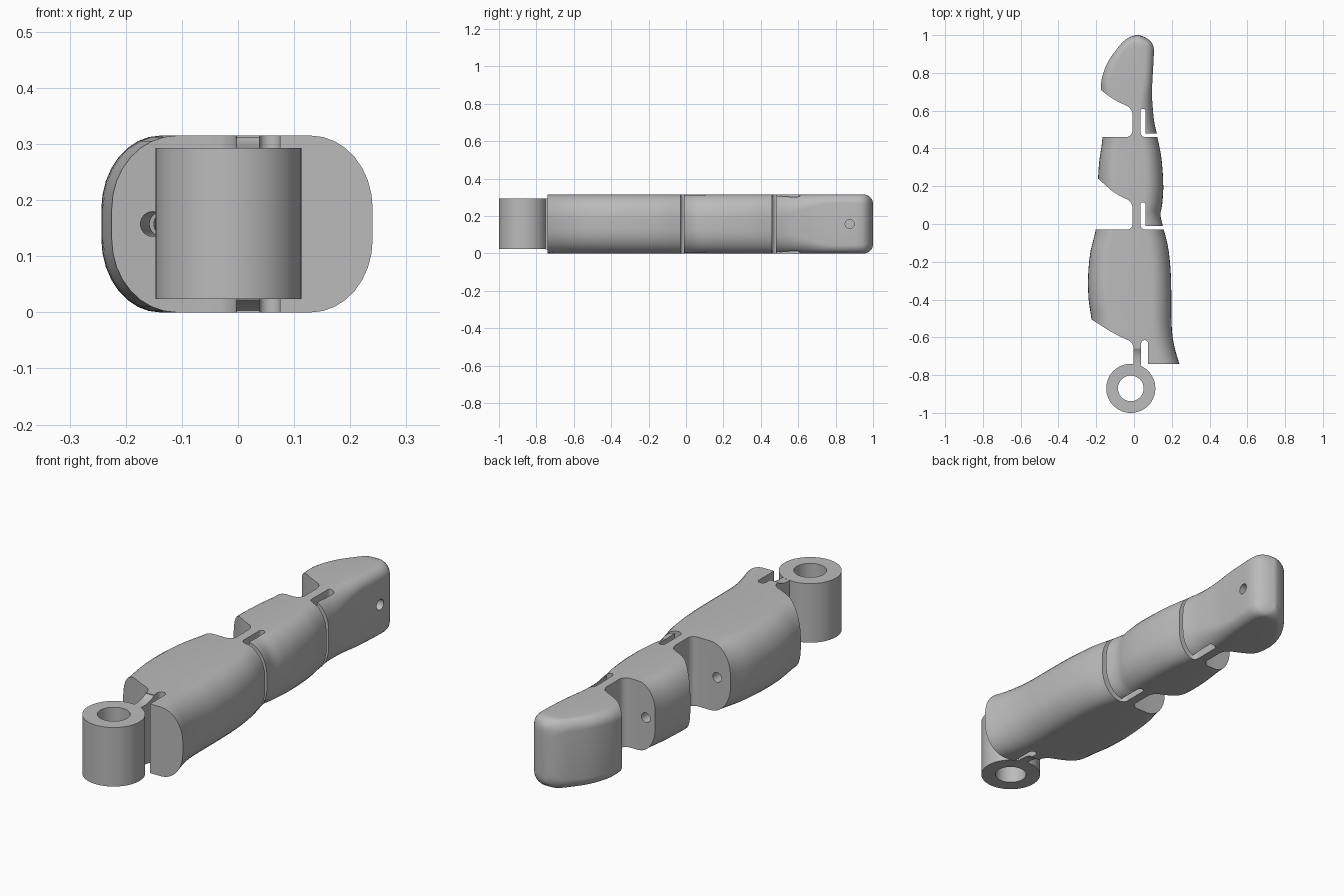
import bpy, bmesh, math
from mathutils import Vector, Matrix

cube = bpy.data.objects.get("Cube")
if cube:
    bpy.data.objects.remove(cube, do_unlink=True)

GREY = (0.5, 0.5, 0.5, 1)
mat = bpy.data.materials.new("plain grey")
mat.use_nodes = True
mat.diffuse_color = GREY
mat.node_tree.nodes["Principled BSDF"].inputs["Base Color"].default_value = GREY

MID = 0.1575          # mid height, also half thickness
HINGE = (-0.008, 0.034)


def make(name, bm):
    bmesh.ops.recalc_face_normals(bm, faces=bm.faces)
    me = bpy.data.meshes.new(name)
    bm.to_mesh(me)
    bm.free()
    me.materials.append(mat)
    ob = bpy.data.objects.new(name, me)
    bpy.context.collection.objects.link(ob)
    return ob


def activate(ob):
    bpy.ops.object.select_all(action='DESELECT')
    ob.select_set(True)
    bpy.context.view_layer.objects.active = ob


def boolean(ob, tool, op):
    mod = ob.modifiers.new("cut", 'BOOLEAN')
    mod.operation, mod.solver, mod.object = op, 'EXACT', tool
    activate(ob)
    bpy.ops.object.modifier_apply(modifier=mod.name)
    bpy.data.objects.remove(tool, do_unlink=True)


def smooth(ob):
    activate(ob)
    bpy.ops.object.shade_smooth_by_angle(angle=math.radians(32))


def curve(keys, y):
    """Smooth value at y through (y, value) keys."""
    if y <= keys[0][0]:
        return keys[0][1]
    if y >= keys[-1][0]:
        return keys[-1][1]
    i = max(k for k in range(len(keys) - 1) if keys[k][0] <= y)

    def slope(k):
        a, b = keys[max(k - 1, 0)], keys[min(k + 1, len(keys) - 1)]
        return (b[1] - a[1]) / (b[0] - a[0])
    (y0, v0), (y1, v1) = keys[i], keys[i + 1]
    h = y1 - y0
    t = (y - y0) / h
    return ((2*t**3 - 3*t**2 + 1) * v0 + (t**3 - 2*t**2 + t) * h * slope(i)
            + (3*t**2 - 2*t**3) * v1 + (t**3 - t**2) * h * slope(i + 1))


def rounded(points, steps=6):
    """Outline whose points with a third value get a fillet of that size."""
    out = []
    for i, p in enumerate(points):
        c = Vector(p[:2])
        if len(p) == 2:
            out.append(c)
            continue
        a = c + (Vector(points[i - 1][:2]) - c).normalized() * p[2]
        b = c + (Vector(points[(i + 1) % len(points)][:2]) - c).normalized() * p[2]
        for k in range(steps + 1):
            t = k / steps
            # weighted quadratic, close to a circular arc
            w = (1 - t)**2, 1.41 * t * (1 - t), t**2
            out.append((a * w[0] + c * w[1] + b * w[2]) / sum(w))
    return out


def prism(name, outline, lo, hi, place):
    bm = bmesh.new()
    face = bm.faces.new([bm.verts.new(place(u, v, lo)) for u, v in outline])
    ext = bmesh.ops.extrude_face_region(bm, geom=[face])
    shift = Vector(place(0, 0, hi)) - Vector(place(0, 0, lo))
    bmesh.ops.translate(bm, vec=shift, verts=[g for g in ext["geom"] if isinstance(g, bmesh.types.BMVert)])
    return make(name, bm)


# Side edges of the finger and its corner rounding along y
LEFT_EDGE = [(-.76, -.2), (-.505, -.225), (-.4, -.24), (-.28, -.243), (-.15, -.231), (-.03, -.203),
             (.12, -.19), (.24, -.19), (.33, -.184), (.46, -.167), (.6, -.172), (.71, -.176),
             (.78, -.168), (.86, -.137), (.93, -.088), (.97, -.052), (.99, -.022), (1, .01)]
RIGHT_EDGE = [(-.76, .246), (-.74, .24), (-.65, .214), (-.55, .2), (-.4, .198), (-.25, .194), (-.12, .18),
              (-.03, .158), (-.01, .153), (.05, .14), (.1, .149), (.2, .155), (.35, .145), (.46, .124),
              (.48, .121), (.54, .107), (.62, .099), (.7, .095), (.9, .105), (.94, .103),
              (.97, .085), (.99, .055), (1, .025)]
ROUND_X = [(-.74, .11), (0, .1), (.46, .085), (.6, .075), (.75, .05), (1, .05)]
ROUND_Z = [(-.74, .13), (0, .13), (.46, .12), (.6, .09), (.75, .05), (1, .05)]


def envelope(name):
    bm = bmesh.new()
    ys = [-.76 + .02 * k for k in range(86)] + [.955, .965, .975, .983, .99, .995, .998, 1]
    rings = []
    for y in ys:
        l, r = curve(LEFT_EDGE, y), curve(RIGHT_EDGE, y)
        over = max(0, y - .95)
        half = MID - .05 + math.sqrt(max(0, .05**2 - over**2))
        rx = min(curve(ROUND_X, y), .45 * (r - l))
        rz = min(curve(ROUND_Z, y), half * .95)
        ring = []
        for cx, sx, sz, start in ((r - rx, 1, 1, 0), (l + rx, -1, 1, 1), (l + rx, -1, -1, 0), (r - rx, 1, -1, 1)):
            for k in range(9):
                a = math.pi / 2 * ((8 - k) if start else k) / 8
                ring.append(bm.verts.new((cx + sx * rx * math.cos(a), y,
                                          MID + sz * (half - rz + rz * math.sin(a)))))
        rings.append(ring)
    for a, b in zip(rings, rings[1:]):
        for k in range(len(a)):
            n = (k + 1) % len(a)
            bm.faces.new((a[k], a[n], b[n], b[k]))
    bm.faces.new(rings[0])
    bm.faces.new(rings[-1])
    return make(name, bm)


def rod(p, q, r):
    p, q = Vector(p), Vector(q)
    bm = bmesh.new()
    turn = (q - p).to_track_quat('Z', 'Y').to_matrix().to_4x4()
    bmesh.ops.create_cone(bm, cap_ends=True, segments=32, radius1=r, radius2=r, depth=(q - p).length,
                          matrix=Matrix.Translation((p + q) / 2) @ turn)
    ob = make("cutter", bm)
    ob.hide_render = True
    return ob


# Plan outlines: flat joint faces, slanted relief on one side, slot beside the hinge
A, B = HINGE
SEGMENTS = {
    "base_segment": [(-.3, -.03), (A, -.03, .03), (A, 0), (B, 0), (B, -.03, .025), (.3, -.03), (.3, -.74),
                     (.075, -.74), (.075, -.615, .018), (.038, -.615, .018), (.038, -.66), (-.003, -.66),
                     (-.003, -.627, .03), (-.1, -.585, .05), (-.3, -.457)],
    "middle_segment": [(-.3, .46), (A, .46, .035), (A, .5), (B, .5), (B, .46, .025), (.3, .46), (.3, -.01),
                       (.062, -.01), (.062, .115, .013), (B, .115, .013), (B, 0), (A, 0),
                       (A, .117, .03), (-.1, .16, .04), (-.3, .338)],
    "tip_segment": [(-.3, 1.1), (.3, 1.1), (.3, .48), (.062, .48), (.062, .61, .013), (B, .61, .013),
                    (B, .5), (A, .5), (A, .61, .03), (-.12, .665, .04), (-.3, .812)],
}
for name, plan in SEGMENTS.items():
    seg = envelope(name)
    boolean(seg, prism("trim", rounded(plan), -.1, .42, lambda u, v, w: (u, v, w)), 'INTERSECT')
    # Cord channel along the segment
    boolean(seg, rod((-.157, -.7, MID), (-.11, .76, MID), .022), 'DIFFERENCE')
    if name == "tip_segment":
        boolean(seg, rod((-.04, .875, MID), (.2, .875, MID), .024), 'DIFFERENCE')
    smooth(seg)

# Base hinge, flaring from the ring height to full thickness
side = [(-.75, -.135), (-.72, -.135), (-.69, -.14), (-.67, -.148), (-.655, -MID)]
side += [(y, -z) for y, z in reversed(side)]
smooth(prism("base_hinge", [(y, MID + z) for y, z in side], -.003, .038, lambda u, v, w: (w, u, v)))

# Mounting ring
ring = rod((-.017, -.87, .024), (-.017, -.87, .293), .13)
bm = bmesh.new()
bmesh.ops.create_cone(bm, cap_ends=True, segments=64, radius1=.13, radius2=.13, depth=.269,
                      matrix=Matrix.Translation((-.017, -.87, .1585)))
bpy.data.objects.remove(ring, do_unlink=True)
ring = make("mounting_ring", bm)
boolean(ring, rod((-.017, -.87, -.1), (-.017, -.87, .5), .068), 'DIFFERENCE')
smooth(ring)
